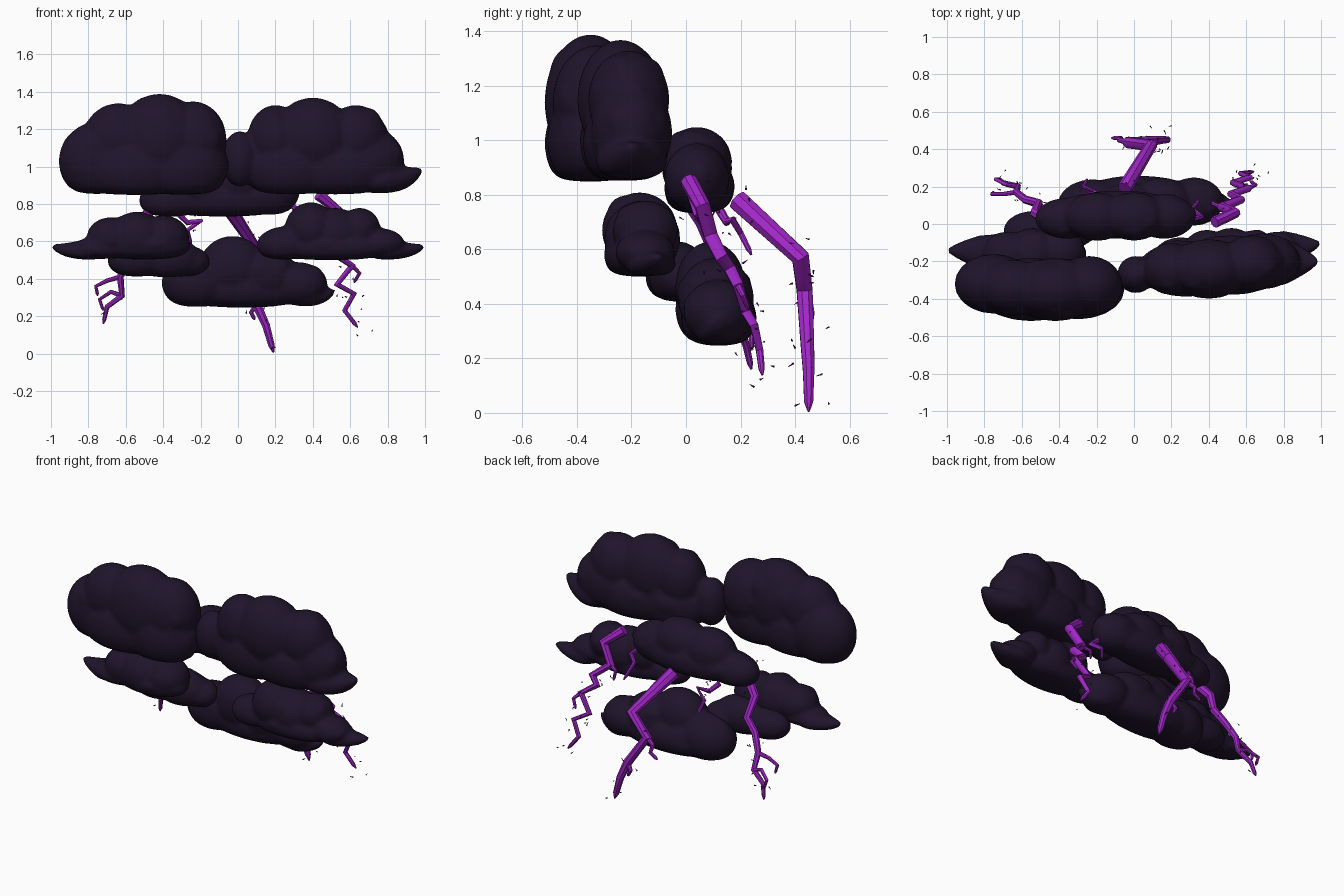
import bpy, bmesh, math, random
from mathutils import Vector, Matrix

random.seed(7)

def material(name, rgb):
    m = bpy.data.materials.new(name)
    m.diffuse_color = (*rgb, 1)
    return m

CLOUD = material("storm_cloud", (0.014, 0.007, 0.024))
BOLT = material("violet_bolt", (0.36, 0.02, 0.58))
SPARK = material("dark_violet_spark", (0.10, 0.01, 0.14))

def add_object(name, mesh, mat):
    ob = bpy.data.objects.new(name, mesh)
    bpy.context.collection.objects.link(ob)
    mesh.materials.clear()
    mesh.materials.append(mat)
    return ob

def cloud(name, base, lobes, tail=None, soft=0.07):
    """Billowing lobes fused together over a flattened base, with an optional wisp."""
    bm = bmesh.new()
    def ball(c, r):
        bmesh.ops.create_icosphere(bm, subdivisions=3, radius=1,
            matrix=Matrix.Translation(c) @ Matrix.Diagonal((*r, 1)))
    for x, y, z, rx, ry, rz in lobes:
        ball((x, y, z), (rx, ry, rz))
        for i in range(7):  # small billows on each lobe
            a = 2 * math.pi * (i + random.random() * 0.6) / 7
            e = random.uniform(0.0, 0.9)
            d = Vector((math.cos(a) * math.cos(e) * rx, math.sin(a) * math.cos(e) * ry,
                        math.sin(e) * rz)) * 0.62
            s = random.uniform(0.36, 0.44)
            ball(Vector((x, y, z)) + d, (rx * s, ry * s, rz * s))
    if tail:  # wisp curling up to a point
        a, tip, r = Vector(tail[0]), Vector(tail[1]), tail[2]
        for i in range(15):
            t = i / 14
            p = a.lerp(tip, t)
            p.z = a.z + (tip.z - a.z) * t ** 2
            k = r * (1 - t) ** 0.8 + 0.010
            ball(p, (k * 1.2, k * 1.1, k * 0.8))
    for v in bm.verts:  # squash the underside
        h = base + soft - v.co.z
        if h > 0:
            v.co.z = base + soft - soft * math.tanh(h / soft)
    me = bpy.data.meshes.new(name)
    bm.to_mesh(me)
    bm.free()
    ob = add_object(name, me, CLOUD)
    rm = ob.modifiers.new("fuse", 'REMESH')
    rm.mode, rm.voxel_size, rm.use_smooth_shade = 'VOXEL', 0.013, True
    sm = ob.modifiers.new("soften", 'SMOOTH')
    sm.factor, sm.iterations = 0.5, 4

# Upper pair of clouds and the neck between them
cloud("upper_left_cloud", 0.845, [
    (-0.75, -0.32, 1.03, 0.21, 0.16, 0.21), (-0.64, -0.34, 1.15, 0.19, 0.15, 0.19),
    (-0.42, -0.35, 1.14, 0.24, 0.17, 0.25), (-0.24, -0.33, 1.14, 0.18, 0.16, 0.21),
    (-0.30, -0.35, 1.00, 0.25, 0.16, 0.20), (-0.55, -0.35, 0.99, 0.30, 0.17, 0.20)])
cloud("upper_right_cloud", 0.845, [
    (0.20, -0.24, 1.15, 0.15, 0.14, 0.18), (0.40, -0.24, 1.15, 0.22, 0.16, 0.22),
    (0.63, -0.21, 1.15, 0.17, 0.15, 0.18), (0.68, -0.20, 1.03, 0.21, 0.15, 0.19),
    (0.28, -0.24, 1.00, 0.26, 0.15, 0.19), (0.52, -0.22, 0.99, 0.30, 0.16, 0.18),
    (0.01, -0.27, 1.04, 0.10, 0.10, 0.15)],
    ((0.76, -0.20, 0.93), (0.975, -0.20, 0.985), 0.11))

# Lower front pair with wisps
cloud("lower_left_cloud", 0.49, [
    (-0.40, -0.15, 0.62, 0.14, 0.13, 0.12), (-0.54, -0.16, 0.62, 0.15, 0.14, 0.14),
    (-0.68, -0.16, 0.62, 0.13, 0.12, 0.11), (-0.50, -0.16, 0.58, 0.25, 0.13, 0.10),
    (-0.72, -0.16, 0.56, 0.17, 0.11, 0.07)],
    ((-0.80, -0.15, 0.545), (-0.99, -0.14, 0.575), 0.075))
cloud("lower_right_cloud", 0.49, [
    (0.25, -0.18, 0.58, 0.15, 0.11, 0.10), (0.39, -0.17, 0.67, 0.14, 0.14, 0.14),
    (0.52, -0.16, 0.64, 0.15, 0.14, 0.14), (0.65, -0.15, 0.67, 0.11, 0.12, 0.11),
    (0.76, -0.15, 0.59, 0.13, 0.11, 0.08), (0.50, -0.17, 0.57, 0.30, 0.13, 0.10)],
    ((0.80, -0.13, 0.545), (0.99, -0.105, 0.575), 0.075))

# Lowest clouds and the rear cloud
cloud("low_left_small_cloud", 0.40, [
    (-0.54, -0.04, 0.50, 0.16, 0.11, 0.10), (-0.38, -0.03, 0.51, 0.18, 0.11, 0.12),
    (-0.28, 0.00, 0.49, 0.13, 0.10, 0.09)], soft=0.05)
cloud("bottom_cloud", 0.235, [
    (-0.22, 0.10, 0.38, 0.19, 0.14, 0.15), (-0.03, 0.09, 0.46, 0.18, 0.13, 0.17),
    (0.14, 0.11, 0.42, 0.18, 0.14, 0.15), (0.32, 0.12, 0.37, 0.16, 0.13, 0.12),
    (0.02, 0.12, 0.35, 0.36, 0.14, 0.13)],
    ((0.36, 0.12, 0.30), (0.51, 0.12, 0.34), 0.07))
cloud("rear_cloud", 0.72, [
    (-0.36, 0.03, 0.82, 0.17, 0.11, 0.11), (-0.20, 0.04, 0.90, 0.17, 0.13, 0.14),
    (0.00, 0.04, 0.92, 0.17, 0.13, 0.13), (0.16, 0.04, 0.86, 0.17, 0.12, 0.13),
    (-0.08, 0.05, 0.83, 0.38, 0.13, 0.12)])

def bolt(name, paths):
    """Zigzag tapered tubes: each path is (start radius, end radius, points)."""
    cu = bpy.data.curves.new(name, 'CURVE')
    cu.dimensions, cu.bevel_depth, cu.bevel_resolution = '3D', 1.0, 2
    cu.use_fill_caps = True
    for r0, r1, pts in paths:
        a, b = Vector(pts[-2]), Vector(pts[-1])
        pts = pts[:-1] + [tuple(a.lerp(b, 0.75)), tuple(b)]
        sp = cu.splines.new('POLY')
        sp.points.add(len(pts) - 1)
        for i, p in enumerate(pts):
            sp.points[i].co = (*p, 1)
            sp.points[i].radius = r0 + (r1 - r0) * i / (len(pts) - 2)
        sp.points[-1].radius = 0.004
    tmp = bpy.data.objects.new(name, cu)
    bpy.context.collection.objects.link(tmp)
    dg = bpy.context.evaluated_depsgraph_get()
    me = bpy.data.meshes.new_from_object(tmp.evaluated_get(dg))
    bpy.data.objects.remove(tmp)
    me.shade_smooth()
    me.set_sharp_from_angle(angle=math.radians(40))
    add_object(name, me, BOLT)

# Large bolts with short forks
main = [(-0.05, 0.19, 0.78), (0.09, 0.42, 0.57), (-0.03, 0.435, 0.45), (0.10, 0.445, 0.26),
        (0.15, 0.45, 0.15), (0.19, 0.45, 0.005)]
left = [(-0.47, 0.00, 0.85), (-0.48, 0.03, 0.75), (-0.53, 0.06, 0.70), (-0.51, 0.11, 0.58),
        (-0.58, 0.13, 0.51), (-0.63, 0.17, 0.41), (-0.62, 0.20, 0.31), (-0.70, 0.22, 0.25),
        (-0.72, 0.24, 0.16)]
right = [(0.43, 0.01, 0.85), (0.54, 0.06, 0.76), (0.47, 0.09, 0.65), (0.57, 0.13, 0.57),
         (0.52, 0.16, 0.53), (0.61, 0.19, 0.47), (0.53, 0.22, 0.37), (0.62, 0.25, 0.32),
         (0.57, 0.27, 0.23), (0.64, 0.28, 0.14)]
bolt("main_bolt", [(0.040, 0.018, main),
    (0.016, 0.010, [main[2], (-0.08, 0.45, 0.42), (-0.07, 0.46, 0.37), (-0.12, 0.46, 0.34)]),
    (0.016, 0.010, [main[3], (0.07, 0.46, 0.22), (0.09, 0.46, 0.18)])])
bolt("left_bolt", [(0.032, 0.012, left),
    (0.013, 0.009, [left[5], (-0.70, 0.16, 0.39), (-0.76, 0.16, 0.36), (-0.75, 0.17, 0.31)]),
    (0.013, 0.009, [left[6], (-0.68, 0.21, 0.33), (-0.74, 0.24, 0.29), (-0.72, 0.24, 0.23)])])
bolt("right_bolt", [(0.032, 0.012, right),
    (0.013, 0.009, [right[2], (0.42, 0.11, 0.63), (0.43, 0.12, 0.57)]),
    (0.013, 0.009, [right[5], (0.65, 0.21, 0.43), (0.62, 0.23, 0.38)])])
# Small bolts under the rear cloud
small_l = [(-0.32, 0.12, 0.75), (-0.27, 0.15, 0.70), (-0.20, 0.17, 0.71), (-0.27, 0.20, 0.66),
           (-0.25, 0.24, 0.58)]
small_r = [(0.28, 0.02, 0.80), (0.36, 0.04, 0.73), (0.31, 0.08, 0.70), (0.35, 0.13, 0.60)]
bolt("small_left_bolt", [(0.017, 0.010, small_l)])
bolt("small_right_bolt", [(0.017, 0.010, small_r)])

# Tiny slivers scattered round the bolts
bm = bmesh.new()
for path, n in ((main, 24), (left, 20), (right, 22), (small_l, 6)):
    for _ in range(n):
        i = random.randrange(len(path) - 1)
        p = Vector(path[i]).lerp(Vector(path[i + 1]), random.random())
        off = Vector([random.gauss(0, 1) for _ in range(3)]).normalized()
        p += off * random.uniform(0.04, 0.085)
        p.z = max(p.z, 0.03)
        turn = Vector((0, 0, 1)).rotation_difference(
            Vector([random.gauss(0, 1) for _ in range(3)]).normalized()).to_matrix().to_4x4()
        bmesh.ops.create_cone(bm, cap_ends=True, segments=4, radius1=0.004, radius2=0.001,
            depth=random.uniform(0.012, 0.025), matrix=Matrix.Translation(p) @ turn)
me = bpy.data.meshes.new("sparks")
bm.to_mesh(me)
bm.free()
add_object("sparks", me, SPARK)
